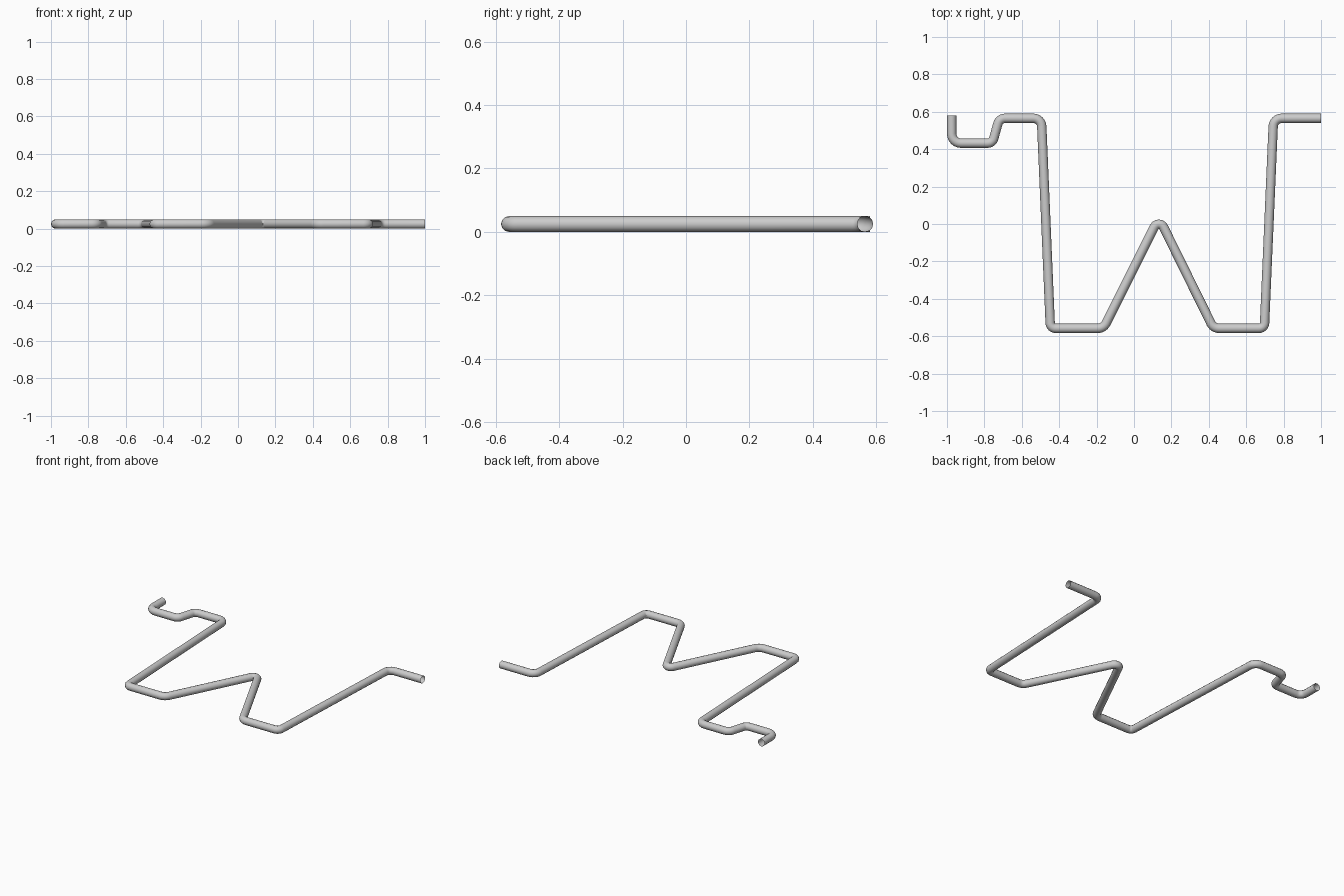
import bpy, math
from mathutils import Vector

if "Cube" in bpy.data.objects:
    bpy.data.objects.remove(bpy.data.objects["Cube"])

R = 0.025  # wire radius

# corner points of the wire centreline: x, y, bend radius
corners = [(-0.975, 0.58, 0), (-0.975, 0.432, 0.05), (-0.757, 0.432, 0.035),
           (-0.72, 0.565, 0.04), (-0.495, 0.565, 0.045), (-0.447, -0.558, 0.03),
           (-0.163, -0.558, 0.05), (0.133, 0.034, 0.028), (0.425, -0.558, 0.05),
           (0.697, -0.558, 0.03), (0.746, 0.565, 0.045), (1.0, 0.565, 0)]


def bend(prev, p, nxt, r, steps=6):
    """Points of an arc of radius r rounding the corner p."""
    a, b = (prev - p).normalized(), (nxt - p).normalized()
    half = a.angle(b) / 2
    centre = p + (a + b).normalized() * (r / math.sin(half))
    tangent = r / math.tan(half)
    u = p + a * tangent - centre
    v = p + b * tangent - centre
    sweep = u.angle(v)
    return [centre + (u * math.sin((1 - t) * sweep) + v * math.sin(t * sweep)) / math.sin(sweep)
            for t in (i / steps for i in range(steps + 1))]


pts = [Vector((x, y, R)) for x, y, _ in corners]
path = [pts[0]]
for i in range(1, len(pts) - 1):
    path += bend(pts[i - 1], pts[i], pts[i + 1], corners[i][2])
path.append(pts[-1])

# bent wire, open at both ends
curve = bpy.data.curves.new("bent_wire", 'CURVE')
curve.dimensions = '3D'
curve.twist_mode = 'Z_UP'
curve.bevel_depth = R
curve.bevel_resolution = 4
spline = curve.splines.new('POLY')
spline.points.add(len(path) - 1)
for sp, co in zip(spline.points, path):
    sp.co = (*co, 1)
wire = bpy.data.objects.new("bent_wire", curve)
bpy.context.collection.objects.link(wire)

# turn into a smooth mesh
bpy.context.view_layer.objects.active = wire
wire.select_set(True)
bpy.ops.object.convert(target='MESH')
bpy.ops.object.shade_smooth_by_angle(angle=math.radians(40))
